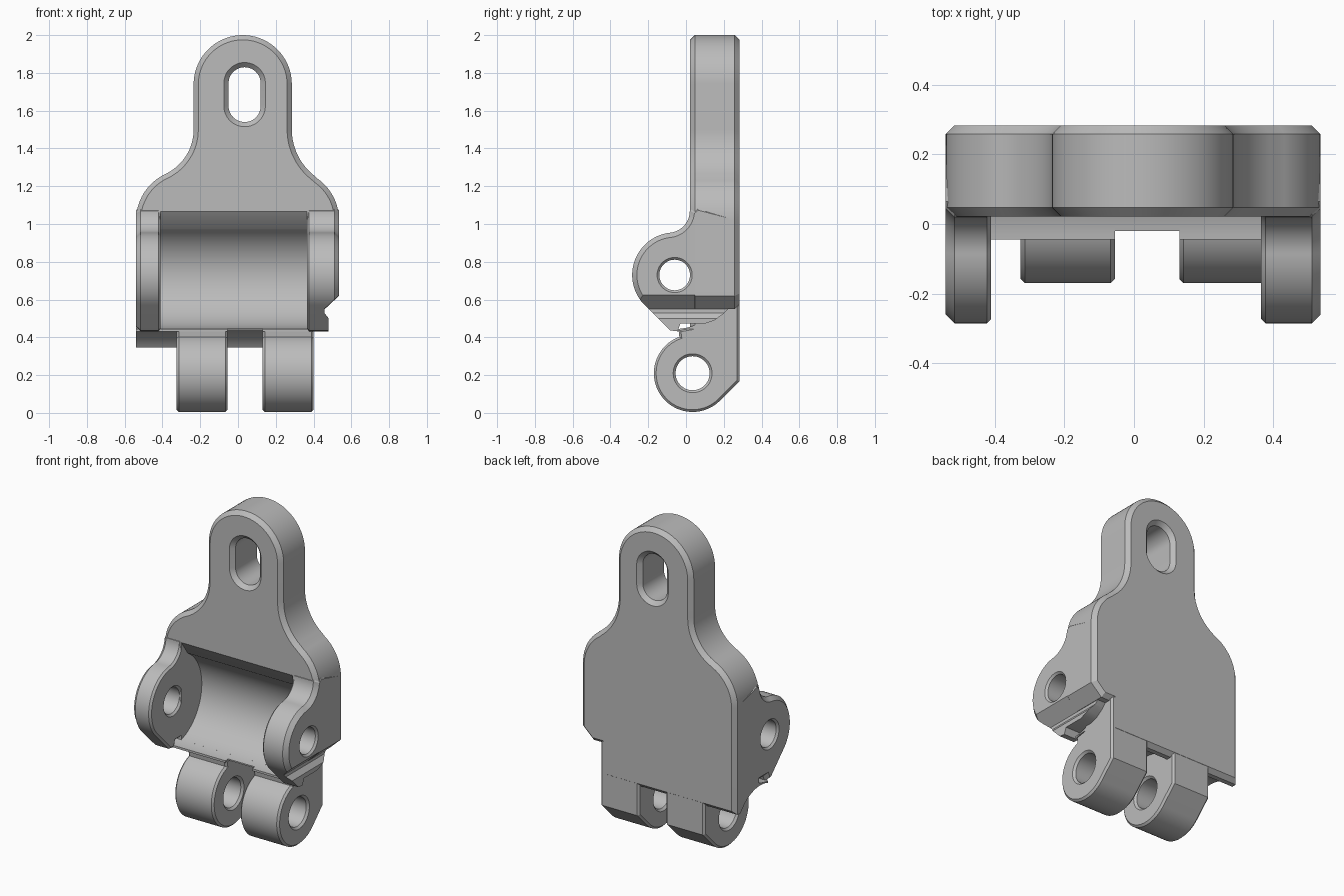
import bpy, bmesh
from math import sin, cos, radians, sqrt, atan2, degrees

cube = bpy.data.objects.get("Cube")
if cube:
    bpy.data.objects.remove(cube, do_unlink=True)

GREY = (0.5, 0.5, 0.5, 1)
mat = bpy.data.materials.new("grey_plastic")
mat.use_nodes = True
mat.diffuse_color = GREY
mat.node_tree.nodes["Principled BSDF"].inputs["Base Color"].default_value = GREY

BACK, FRONT = 0.283, 0.022
PIN = (-0.06, 0.73)       # upper pin axis (y, z)
HINGE = (0.035, 0.21)     # lower pin axis (y, z)
TROUGH_R, CLEAR_R = 0.286, 0.235


def arc(c, r, a0, a1, n=24):
    angles = [radians(a0 + (a1 - a0) * i / n) for i in range(n + 1)]
    return [(c[0] + r * cos(a), c[1] + r * sin(a)) for a in angles]


def loft(name, rings, axis, bevels=(0, 0)):
    """Closed solid through rings of (position, profile) along x or y."""
    bm = bmesh.new()
    loops = []
    for t, pts in rings:
        loops.append([bm.verts.new((t, u, v) if axis == "x" else (u, t, v))
                      for u, v in pts])
    caps = [bm.faces.new(loops[0]), bm.faces.new(loops[-1])]
    for lo, hi in zip(loops, loops[1:]):
        for i in range(len(lo)):
            bm.faces.new((lo[i - 1], lo[i], hi[i], hi[i - 1]))
    bmesh.ops.recalc_face_normals(bm, faces=bm.faces)
    edge_sets = [list(cap.edges) for cap in caps]
    for edges, width in zip(edge_sets, bevels):
        if width:
            bmesh.ops.bevel(bm, geom=edges, offset=width, segments=1,
                            affect="EDGES", clamp_overlap=False)
    bmesh.ops.recalc_face_normals(bm, faces=bm.faces)
    mesh = bpy.data.meshes.new(name)
    bm.to_mesh(mesh)
    bm.free()
    mesh.materials.append(mat)
    ob = bpy.data.objects.new(name, mesh)
    bpy.context.collection.objects.link(ob)
    return ob


def prism(name, pts, axis, a, b, bevels=(0, 0)):
    return loft(name, [(a, pts), (b, pts)], axis, bevels)


def hole(c, r, axis, a, b, lip, half=0):
    """Countersunk round or slotted cutter."""
    def ring(rad):
        return (arc((c[0], c[1] + half), rad, 0, 180)
                + arc((c[0], c[1] - half), rad, 180, 360)[0 if half else 1:-1 if not half else None])
    e = 0.01
    return loft("hole_cutter", [(a - e, ring(r + lip + e)), (a + lip, ring(r)),
                                (b - lip, ring(r)), (b + e, ring(r + lip + e))], axis)


def cut(ob, *cutters):
    bpy.context.view_layer.objects.active = ob
    for cutter in cutters:
        cutter.hide_render = True
        mod = ob.modifiers.new("cut", "BOOLEAN")
        mod.operation = "DIFFERENCE"
        mod.solver = "EXACT"
        mod.object = cutter
        bpy.ops.object.modifier_apply(modifier=mod.name)
        bpy.data.objects.remove(cutter, do_unlink=True)


def shoulder(neck_x, edge_x, r, side):
    """Concave then convex curve from neck down to the plate edge."""
    c1 = (neck_x + side * r, 1.5)
    c2 = (edge_x - side * 0.27, 1.02)
    a = degrees(atan2(c1[1] - c2[1], side * (c1[0] - c2[0])))
    pts = arc((0, 0), r, 180, 180 + a, 16)
    low = arc((0, 0), 0.27, a, 0, 16)
    return ([(c1[0] + side * x, c1[1] + z) for x, z in pts[:-1]]
            + [(c2[0] + side * x, c2[1] + z) for x, z in low])


# Back plate with neck, shoulders and stepped lower corner
outline = arc((0.025, 1.74), 0.26, 180, 0, 36)
outline += shoulder(0.285, 0.535, 0.31, 1)
outline += [(0.535, 0.62), (0.46, 0.55), (0.40, 0.55), (0.40, 0.345), (-0.54, 0.345)]
outline += shoulder(-0.235, -0.54, 0.26, -1)[::-1]
plate = prism("back_plate", outline, "y", FRONT, BACK, (0.025, 0.025))

# Trough for the upper barrel, hinge clearance and hanging slot
trough = arc(PIN, TROUGH_R, -90, 59, 40) + [(0.02, 1.07), (-0.06, 1.13)]
cut(plate,
    prism("trough_cutter", trough, "x", -0.41, 0.365),
    prism("clearance_cutter", arc(HINGE, CLEAR_R, 0, 360, 72)[:-1], "x", -0.7, 0.7),
    hole((0.035, 1.685), 0.085, "y", FRONT, BACK, 0.025, 0.06))


# Thin lip along the front edge of the trough
def lip_profile(y0, y1=0.12, n=12):
    ys = [y0 + (y1 - y0) * i / n for i in range(n + 1)]
    top = [(y, PIN[1] - sqrt(TROUGH_R ** 2 - (y - PIN[0]) ** 2)) for y in ys]
    low = [(y, HINGE[1] + sqrt(CLEAR_R ** 2 - (y - HINGE[0]) ** 2)) for y in ys]
    return top + low[::-1]


parts = [plate]
for name, x0, x1, y0 in (("right_lip", -0.54, -0.055, -0.045),
                         ("middle_lip", -0.055, 0.13, -0.02),
                         ("left_lip", 0.13, 0.40, -0.045)):
    parts.append(prism(name, lip_profile(y0), "x", x0, x1))

# Side ears holding the upper pin
ear = arc((-0.097, 1.07), 0.117, 0, -84, 14)
ear += arc(PIN, 0.225, 97, 225, 36)
ear += [(-0.085, 0.437), (-0.045, 0.432), (-0.03, 0.472), (0.1, 0.472),
        (0.15, 0.49), (0.2, 0.525), (0.25, 0.58), (0.25, 1.05), (0.06, 1.1)]
for name, x0, x1, bevels in (("right_ear", -0.54, -0.41, (0.025, 0.012)),
                             ("left_ear", 0.365, 0.535, (0.012, 0.025))):
    ob = prism(name, ear, "x", x0, x1, bevels)
    cut(ob, hole(PIN, 0.081, "x", x0, x1, 0.012))
    parts.append(ob)

# Relief groove on the lower outside of one ear
relief = [(0.58, 0.665), (0.457, 0.55), (0.457, 0.53), (0.48, 0.50),
          (0.48, 0.38), (0.58, 0.38)]
cut(parts[-1], prism("relief_cutter", relief, "y", -0.5, 0.5))

# Lower hinge knuckles
knuckle = arc(HINGE, 0.205, 110, 315, 48)
knuckle += [(0.282, 0.167), (0.282, 0.57), (0.2, 0.57), (0.15, 0.52),
            (0.1, 0.482), (0.03, 0.452), (-0.04, 0.44)]
for name, x0, x1 in (("right_knuckle", -0.325, -0.055), ("left_knuckle", 0.13, 0.40)):
    ob = prism(name, knuckle, "x", x0, x1, (0.012, 0.012))
    cut(ob, hole(HINGE, 0.09, "x", x0, x1, 0.013))
    parts.append(ob)

# Smooth curves, crisp chamfers
bpy.ops.object.select_all(action="DESELECT")
for ob in parts:
    ob.select_set(True)
bpy.context.view_layer.objects.active = plate
bpy.ops.object.shade_smooth_by_angle(angle=radians(25))
